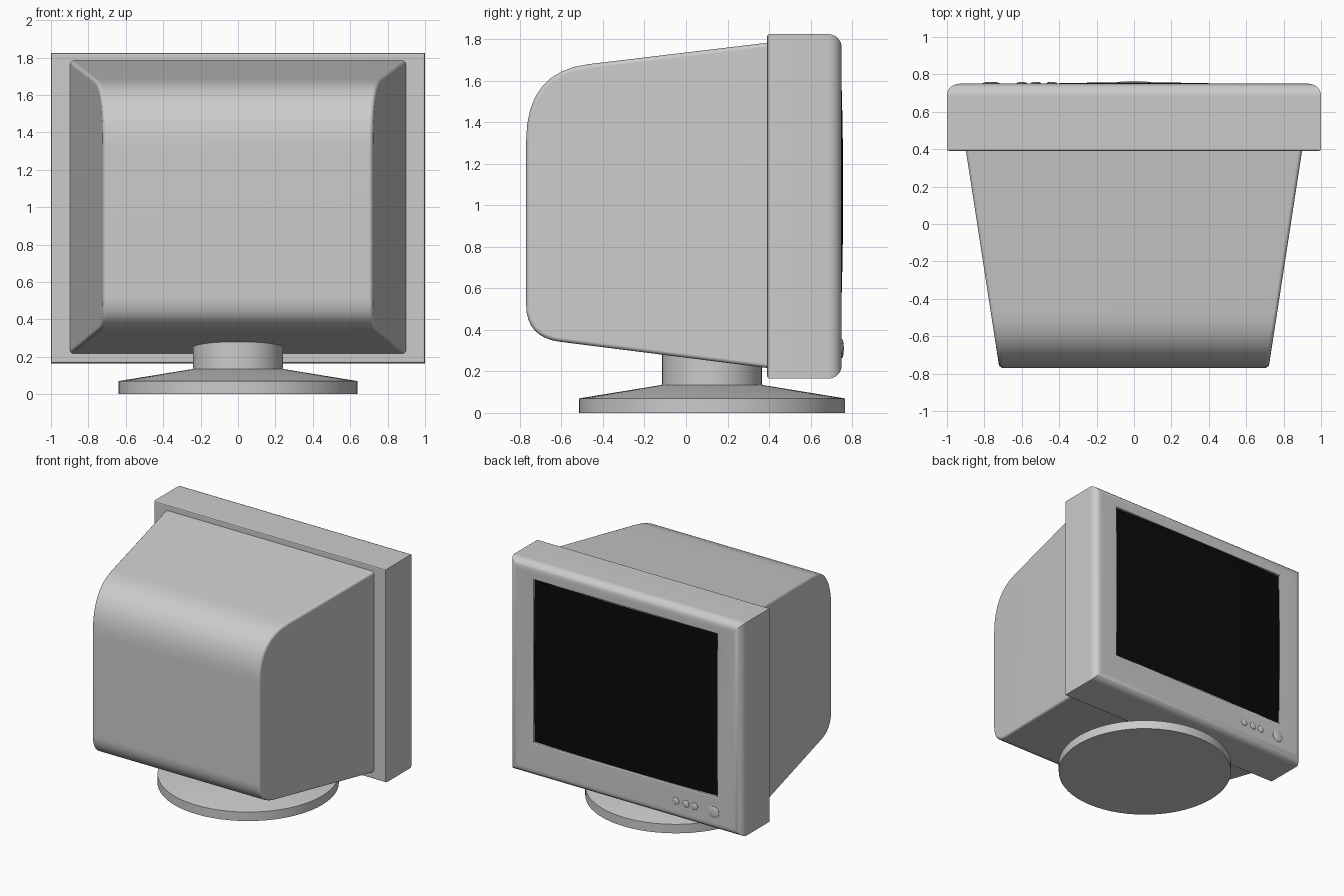
import bpy, bmesh, math

cube = bpy.data.objects.get("Cube")
if cube:
    bpy.data.objects.remove(cube, do_unlink=True)


def material(name, rgb):
    m = bpy.data.materials.new(name)
    m.use_nodes = True
    m.diffuse_color = (*rgb, 1)
    m.node_tree.nodes["Principled BSDF"].inputs["Base Color"].default_value = (*rgb, 1)
    return m


GREY = material("grey_plastic", (0.6, 0.6, 0.6))
BLACK = material("black_glass", (0.003, 0.003, 0.003))


def finish(name, bm, mat, closed=True, weighted=False):
    """Turn a bmesh into a smooth-shaded object with sharp edges kept."""
    if closed:
        bmesh.ops.recalc_face_normals(bm, faces=bm.faces[:])
    mesh = bpy.data.meshes.new(name)
    bm.to_mesh(mesh)
    bm.free()
    mesh.materials.append(mat)
    ob = bpy.data.objects.new(name, mesh)
    bpy.context.collection.objects.link(ob)
    bpy.ops.object.select_all(action="DESELECT")
    ob.select_set(True)
    bpy.context.view_layer.objects.active = ob
    bpy.ops.object.shade_smooth_by_angle(angle=math.radians(35))
    if weighted:
        ob.modifiers.new("even_normals", "WEIGHTED_NORMAL").keep_sharp = True
    return ob


def loft(bm, rings):
    """Skin closed loops of points and cap both ends."""
    loops = [[bm.verts.new(p) for p in ring] for ring in rings]
    n = len(loops[0])
    for a, b in zip(loops, loops[1:]):
        for i in range(n):
            j = (i + 1) % n
            bm.faces.new((a[i], a[j], b[j], b[i]))
    bm.faces.new(loops[0])
    bm.faces.new(loops[-1])


def lathe(name, profile, center, segments=64):
    """Stacked circles of (radius, height) around a vertical axis."""
    bm = bmesh.new()
    turn = [2 * math.pi * i / segments for i in range(segments)]
    loft(bm, [[(center[0] + r * math.cos(t), center[1] + r * math.sin(t), z)
               for t in turn] for r, z in profile])
    return finish(name, bm, GREY)


# Bezel: rectangles lofted from the back, round the front edge, into the opening
HALF_W, BOTTOM, TOP = 1.0, 0.165, 1.825
BACK, FRONT = 0.39, 0.75
SCREEN_W, SCREEN_LOW, SCREEN_HIGH = 0.79, 0.435, 1.70


def rect(y, w, low, high):
    return [(-w, y, low), (w, y, low), (w, y, high), (-w, y, high)]


def outer(y, inset):
    return rect(y, HALF_W - inset, BOTTOM + inset, TOP - inset)


def opening(y, grow):
    return rect(y, SCREEN_W + grow, SCREEN_LOW - grow, SCREEN_HIGH + grow)


rings = [outer(BACK, 0.012), outer(BACK + 0.004, 0.004), outer(BACK + 0.012, 0)]
ROUND = 0.065
for i in range(9):
    t = math.pi / 2 * i / 8
    rings.append(outer(FRONT - ROUND * (1 - math.sin(t)), ROUND * (1 - math.cos(t))))
rings += [opening(FRONT, 0.012), opening(FRONT - 0.006, 0.003), opening(0.70, 0)]
bm = bmesh.new()
loft(bm, rings)
finish("bezel", bm, GREY, weighted=True)

# Screen: slightly bulging glass
bm = bmesh.new()
bmesh.ops.create_grid(bm, x_segments=24, y_segments=20, size=1)
mid, half = (SCREEN_LOW + SCREEN_HIGH) / 2, (SCREEN_HIGH - SCREEN_LOW) / 2
for v in bm.verts:
    x, z = -v.co.x * SCREEN_W, v.co.y * half
    v.co = (x, 0.757 - 0.028 * (x * x + z * z), mid + z)
finish("screen", bm, BLACK, closed=False)


# Rear housing: rounded side profile, tapering in width toward the back
def curve(p, c, q, steps=8):
    return [tuple((1 - t) ** 2 * a + 2 * t * (1 - t) * b + t * t * d
                  for a, b, d in zip(p, c, q))
            for t in (i / steps for i in range(steps + 1))]


profile = [(0.45, 1.79)]
profile += curve((-0.47, 1.68), (-0.77, 1.645), (-0.77, 1.31))
profile += curve((-0.77, 0.52), (-0.77, 0.365), (-0.61, 0.343))
profile += [(0.45, 0.209)]


def half_width(y):
    return 0.9 + (y - 0.4) * 0.154


bm = bmesh.new()
loft(bm, [[(s * half_width(y), y, z) for y, z in profile] for s in (-1, 1)])
bmesh.ops.recalc_face_normals(bm, faces=bm.faces[:])
sharp = [e for e in bm.edges if e.calc_face_angle(0) > 0.9]
bmesh.ops.bevel(bm, geom=sharp, offset=0.02, segments=3, profile=0.5, affect="EDGES")
finish("rear_housing", bm, GREY, weighted=True)

# Stand: low conical foot and short neck
STAND = (0, 0.125)
lathe("stand_foot", [(0.64, 0), (0.64, 0.07), (0.24, 0.135)], STAND)
lathe("stand_neck", [(0.24, 0.12), (0.24, 0.30)], STAND)


# Buttons: shallow domes on the lower bezel
def button(name, x, radius, height):
    bm = bmesh.new()
    turn = [2 * math.pi * i / 24 for i in range(24)]
    steps = [(1, -0.02), (1, 0.3 * height), (0.85, 0.65 * height),
             (0.55, 0.9 * height), (0.2, height)]
    loft(bm, [[(x + radius * k * math.cos(t), FRONT + y, 0.31 + radius * k * math.sin(t))
               for t in turn] for k, y in steps])
    finish(name, bm, GREY)


button("power_button", -0.765, 0.045, 0.01)
for i, x in enumerate((-0.60, -0.525, -0.44)):
    button(f"menu_button_{i + 1}", x, 0.027, 0.01)
